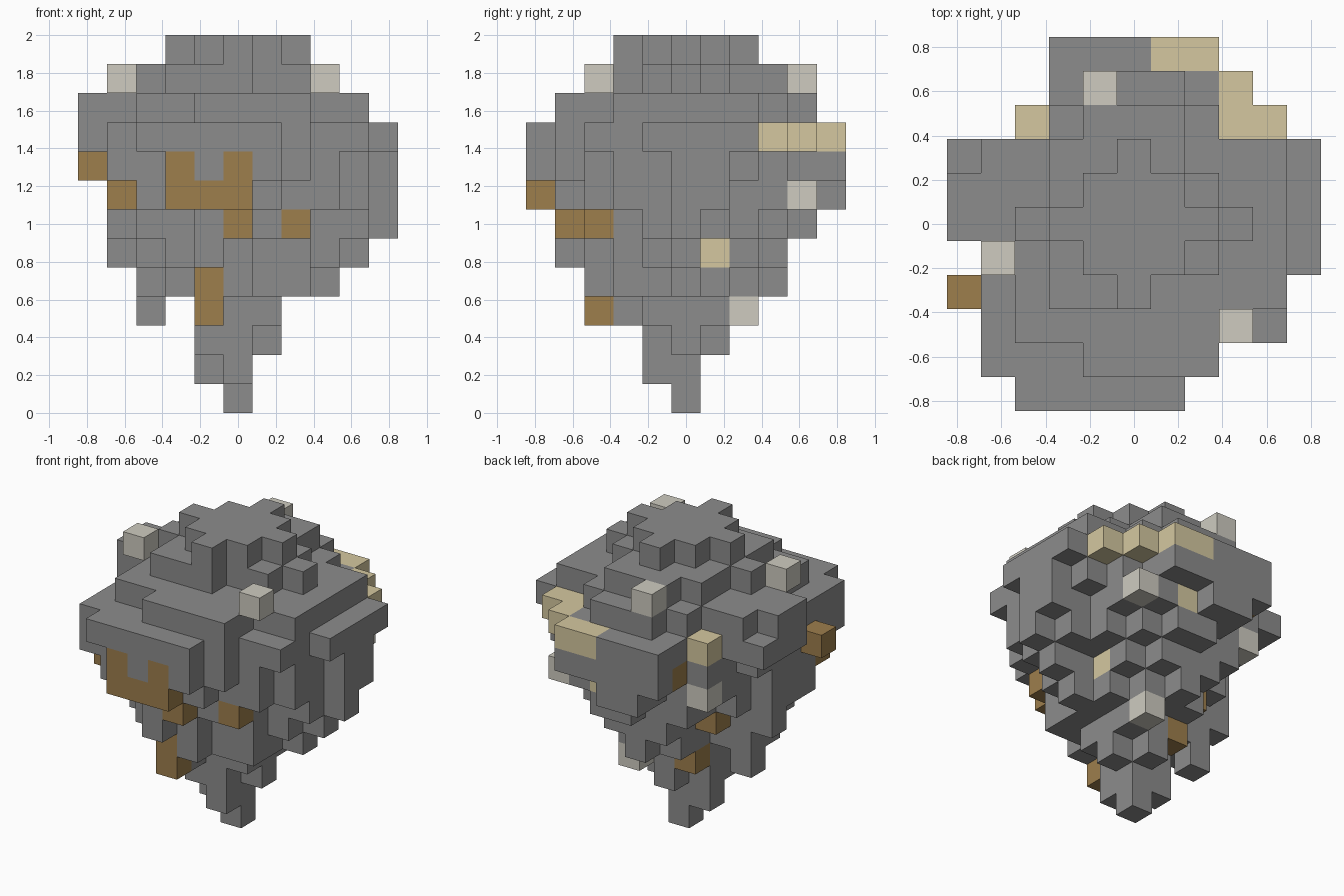
import bpy
import bmesh
from mathutils import Vector

cube = bpy.data.objects.get("Cube")
if cube:
    bpy.data.objects.remove(cube, do_unlink=True)

UNIT = 2 / 13          # edge of one block
cells = {}             # block position -> colour name


def slab(level, *boxes):
    """Fill one level with boxes given as (x first, x last, y first, y last)."""
    for left, right, front, back in boxes:
        for x in range(left, right + 1):
            for y in range(front, back + 1):
                cells[x, y, level] = "stone"


def paint(colour, *blocks):
    for block in blocks:
        cells[block] = colour


# Pointed root, from the tip upward
slab(0, (0, 0, 0, 0))
slab(1, (-1, 0, 0, 0), (0, 0, -1, 0))
slab(2, (-1, 0, -1, 0), (0, 1, 0, 0), (0, 0, 0, 1))
slab(3, (-1, 1, -1, 1), (-1, -1, -2, -2), (-3, -3, 0, 0))

# Widening underside
slab(4, (-2, 2, -2, 0), (-1, 2, 1, 1), (-3, 3, 0, 0), (-3, -3, -1, 0),
     (-1, 1, 2, 2), (0, 0, 3, 3), (0, 0, -3, -3))
slab(5, (-3, 2, -2, 0), (-2, 2, 1, 1), (-2, 0, -3, -3), (-1, 2, 2, 2),
     (-4, 4, 0, 0), (3, 3, -1, 0), (-1, 1, 3, 3), (-1, -1, -4, -4))
slab(6, (-4, 2, -2, 0), (-3, 3, -1, 1), (-3, 2, -3, -3), (-2, 3, 2, 2),
     (4, 4, -1, 1), (5, 5, 0, 0), (-2, 2, 3, 3), (0, 1, 4, 4),
     (-1, 0, -4, -4))

# Broad middle
slab(7, (-4, 4, -2, 0), (-3, 4, 1, 1), (-4, 3, -3, -3), (5, 5, 0, 1),
     (-3, 3, 2, 3), (-1, 3, 4, 4), (-1, 0, 5, 5), (-3, 1, -4, -4),
     (-2, 0, -5, -5))
slab(8, (-4, 4, -2, 1), (-3, 4, 2, 2), (-4, 3, -3, -3), (5, 5, 0, 1),
     (-3, 3, 3, 3), (-2, 2, 4, 5), (-4, 2, -4, -4), (-2, 1, -5, -5))
slab(9, (-4, 4, -3, 2), (5, 5, -1, 2), (-5, -5, 0, 2), (-3, 4, 3, 3),
     (-2, 3, 4, 4), (-2, 2, 5, 5), (-4, 2, -4, -4), (-3, 1, -5, -5))

# Stepped crown
slab(10, (-3, 4, -2, 2), (-5, -4, 0, 1), (-4, -4, 2, 2), (-3, 2, -3, -3),
     (-1, 2, -4, -4), (-2, 2, 3, 3), (-1, 1, 4, 4))
slab(11, (-2, 0, -2, -2), (-2, 2, -1, 1), (-3, 3, 0, 0), (-2, 1, 2, 2),
     (-1, 1, 3, 3))
slab(12, (-1, 1, -1, 1), (-2, 2, 0, 0), (0, 0, -2, 2))

# Coloured deposits
paint("earth", (-2, -5, 8), (0, -5, 8), (-2, -5, 7), (-1, -5, 7),
      (0, -5, 7), (0, -4, 6), (2, -3, 6), (-1, -3, 4), (-1, -3, 3),
      (-5, -2, 8), (-4, -3, 7), (-2, 1, 5), (-1, 1, 3), (-2, 4, 8))
paint("sand", (1, 5, 9), (2, 5, 9), (3, 4, 9), (3, 3, 9), (4, 3, 9),
      (-3, 3, 9), (2, 1, 5), (1, 4, 7))
paint("pale", (-4, -1, 11), (3, -3, 11), (-1, 4, 11), (3, 4, 7),
      (-3, 3, 7), (1, 2, 3))


def material(name, colour):
    mat = bpy.data.materials.new(name)
    mat.use_nodes = True
    mat.diffuse_color = (*colour, 1)
    shader = mat.node_tree.nodes["Principled BSDF"]
    shader.inputs["Base Color"].default_value = (*colour, 1)
    shader.inputs["Roughness"].default_value = 0.9
    return mat


def build(name, kind, mat):
    """Make the outer faces of all blocks of one kind."""
    bm = bmesh.new()
    for cell, colour in cells.items():
        if colour != kind:
            continue
        centre = Vector(cell) + Vector((0, 0, 0.5))
        for axis in range(3):
            for sign in (-1, 1):
                normal = Vector((0, 0, 0))
                normal[axis] = sign
                if tuple(int(c + n) for c, n in zip(cell, normal)) in cells:
                    continue
                side = Vector((0, 0, 0))
                side[(axis + 1) % 3] = 1
                up = normal.cross(side)
                corners = [(-1, -1), (1, -1), (1, 1), (-1, 1)]
                bm.faces.new([bm.verts.new(
                    (centre + (normal + side * s + up * t) / 2) * UNIT)
                    for s, t in corners])
    bmesh.ops.remove_doubles(bm, verts=bm.verts[:], dist=UNIT / 100)
    mesh = bpy.data.meshes.new(name)
    bm.to_mesh(mesh)
    bm.free()
    mesh.materials.append(mat)
    bpy.context.collection.objects.link(bpy.data.objects.new(name, mesh))


build("stone_body", "stone", material("grey stone", (0.262, 0.262, 0.262)))
build("earth_deposits", "earth", material("brown earth", (0.34, 0.21, 0.073)))
build("sand_deposits", "sand", material("tan sand", (0.66, 0.575, 0.35)))
build("pale_deposits", "pale", material("pale stone", (0.62, 0.60, 0.53)))
